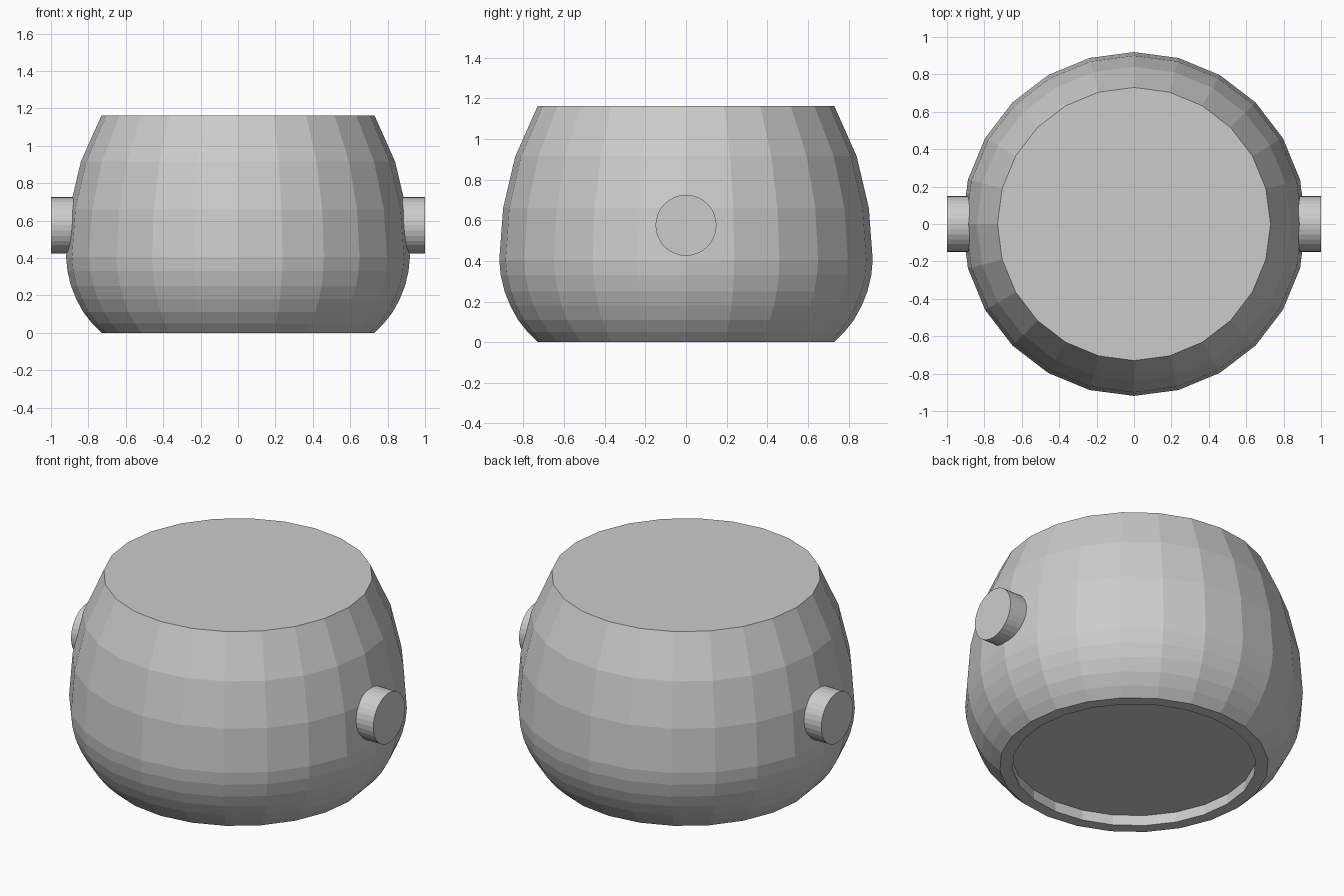
import bpy
import bmesh
from math import cos, sin, pi

if "Cube" in bpy.data.objects:
    bpy.data.objects.remove(bpy.data.objects["Cube"])

SIDES = 24


def lathe(name, profile, sides):
    """Revolve (radius, z) points about z and cap both ends of the profile."""
    bm = bmesh.new()
    rings = []
    for r, z in profile:
        rings.append([bm.verts.new((r * cos(2 * pi * i / sides),
                                    r * sin(2 * pi * i / sides), z))
                      for i in range(sides)])
    for a, b in zip(rings, rings[1:]):
        for i in range(sides):
            j = (i + 1) % sides
            bm.faces.new((a[i], a[j], b[j], b[i]))
    bm.faces.new(rings[0][::-1])
    bm.faces.new(rings[-1])
    bmesh.ops.recalc_face_normals(bm, faces=bm.faces)
    mesh = bpy.data.meshes.new(name)
    bm.to_mesh(mesh)
    bm.free()
    obj = bpy.data.objects.new(name, mesh)
    bpy.context.collection.objects.link(obj)
    return obj


# Faceted barrel body: recessed underside, rounded base, tapering shoulder
lathe("body", [
    (0.665, 0.065), (0.66, 0.0),
    (0.73, 0.0), (0.78, 0.05), (0.827, 0.11), (0.865, 0.18),
    (0.893, 0.25), (0.912, 0.33), (0.919, 0.405),
    (0.90, 0.66), (0.84, 0.915), (0.73, 1.162),
], SIDES)

# Side pins, sunk into the body on the left and right
for side, label in ((-1, "left"), (1, "right")):
    bpy.ops.mesh.primitive_cylinder_add(
        vertices=32, radius=0.15, depth=0.2,
        location=(side * 0.9, 0, 0.575), rotation=(0, pi / 2, 0))
    bpy.context.object.name = label + "_pin"
